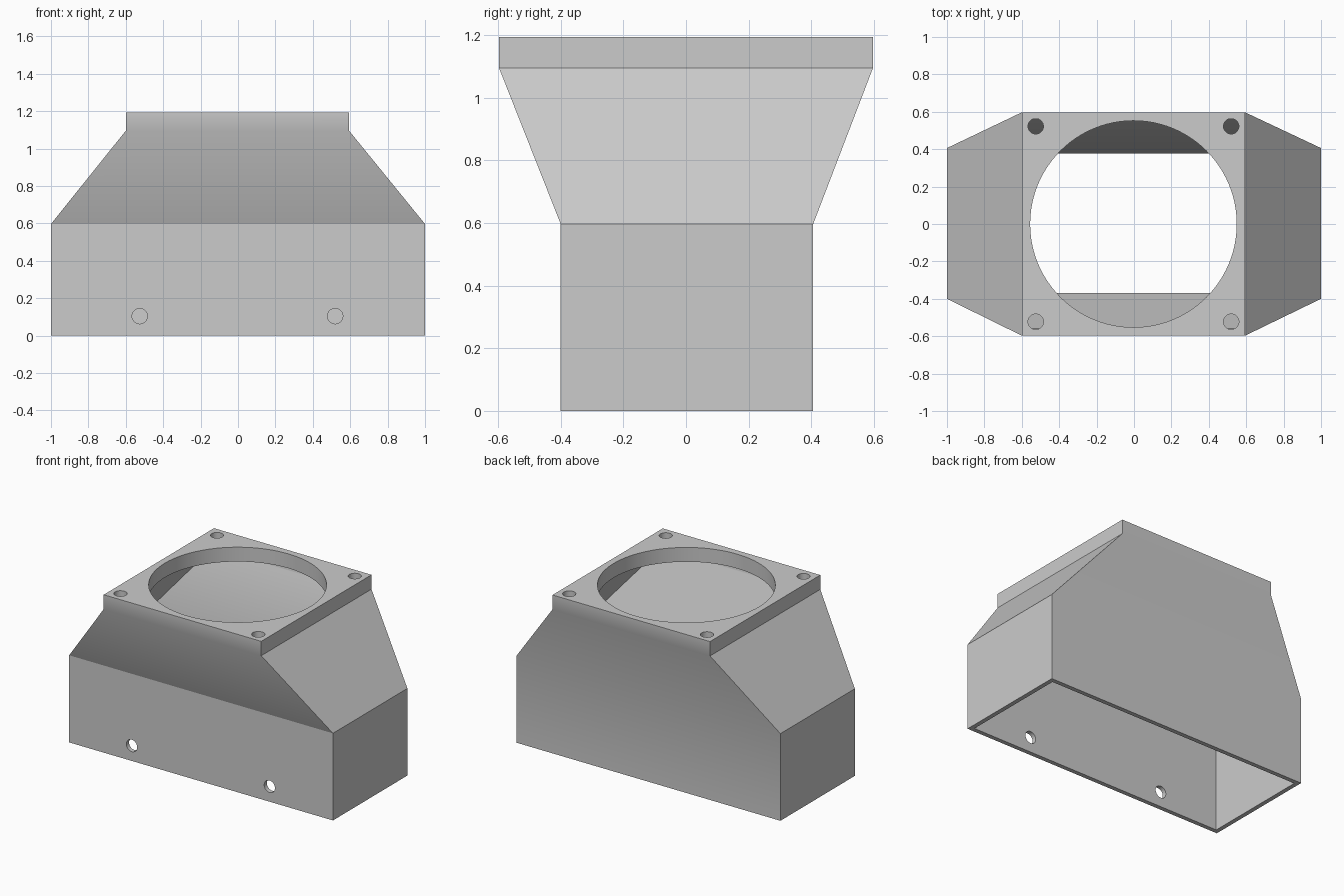
import bpy
import bmesh
from math import radians
from mathutils import Matrix, Vector

cube = bpy.data.objects.get("Cube")
if cube:
    bpy.data.objects.remove(cube, do_unlink=True)

MM = 2 / 134                      # all sizes below are in millimetres
WALL = 2
BASE_X, BASE_Y, FAN = 67, 27, 40  # half sizes of base and fan flange
SHOULDER, PLATE, TOP = 40, 73.4, 80
FAN_CENTRE = (-0.2, 0)
BASE_CENTRE = (0, 0.2)

grey = bpy.data.materials.new("plain_grey")
grey.use_nodes = True
colour = (0.6, 0.6, 0.6, 1)
grey.diffuse_color = colour
grey.node_tree.nodes["Principled BSDF"].inputs["Base Color"].default_value = colour


def make_object(name, bm):
    bmesh.ops.scale(bm, vec=Vector((MM, MM, MM)), verts=bm.verts)
    bmesh.ops.recalc_face_normals(bm, faces=bm.faces)
    mesh = bpy.data.meshes.new(name)
    bm.to_mesh(mesh)
    bm.free()
    mesh.materials.append(grey)
    obj = bpy.data.objects.new(name, mesh)
    bpy.context.collection.objects.link(obj)
    return obj


def loft(name, sections):
    """Join rectangles (centre, half x, half y, z) into a closed solid."""
    bm = bmesh.new()
    rings = []
    for (cx, cy), hx, hy, z in sections:
        corners = ((-hx, -hy), (hx, -hy), (hx, hy), (-hx, hy))
        rings.append([bm.verts.new((cx + x, cy + y, z)) for x, y in corners])
    for low, high in zip(rings, rings[1:]):
        for i in range(4):
            j = (i + 1) % 4
            bm.faces.new((low[i], low[j], high[j], high[i]))
    bm.faces.new(rings[0][::-1])
    bm.faces.new(rings[-1])
    return make_object(name, bm)


def cylinder(name, radius, depth, centre, tilt=0, sides=48):
    bm = bmesh.new()
    place = Matrix.Translation(centre) @ Matrix.Rotation(radians(tilt), 4, "X")
    bmesh.ops.create_cone(bm, cap_ends=True, segments=sides, radius1=radius,
                          radius2=radius, depth=depth, matrix=place)
    return make_object(name, bm)


# Outer shell: box base, tapering shoulder, square flange
duct = loft("fan_duct", [
    (BASE_CENTRE, BASE_X, BASE_Y, 0),
    (BASE_CENTRE, BASE_X, BASE_Y, SHOULDER),
    (FAN_CENTRE, FAN, FAN, PLATE),
    (FAN_CENTRE, FAN, FAN, TOP),
])

# Hollow inside, open at the bottom and closed by the flange plate
cutters = [loft("cavity_cutter", [
    (BASE_CENTRE, BASE_X - WALL, BASE_Y - WALL, -5),
    (BASE_CENTRE, BASE_X - WALL, BASE_Y - WALL, SHOULDER),
    (FAN_CENTRE, FAN - WALL, FAN - WALL, PLATE),
])]

# Fan opening and corner screw holes through the flange plate
fx, fy = FAN_CENTRE
cutters.append(cylinder("fan_opening_cutter", 37, 12, (fx, fy, 78), sides=96))
for sx in (-1, 1):
    for sy in (-1, 1):
        cutters.append(cylinder("corner_hole_cutter", 2.75, 12,
                                (fx + sx * 35, fy + sy * 35, 78)))
    # Mounting holes through the front wall only
    cutters.append(cylinder("front_hole_cutter", 2.75, 10,
                            (fx + sx * 35, -BASE_Y, 7), tilt=90))

for cutter in cutters:
    mod = duct.modifiers.new(cutter.name, "BOOLEAN")
    mod.operation = "DIFFERENCE"
    mod.solver = "EXACT"
    mod.object = cutter

# Apply the cuts, then remove the cutters
bpy.context.view_layer.update()
graph = bpy.context.evaluated_depsgraph_get()
result = bpy.data.meshes.new_from_object(duct.evaluated_get(graph))
duct.modifiers.clear()
duct.data = result
result.name = "fan_duct"
for cutter in cutters:
    bpy.data.objects.remove(cutter, do_unlink=True)

# Smooth shading with a crisp front shoulder edge
bpy.ops.object.select_all(action="DESELECT")
duct.select_set(True)
bpy.context.view_layer.objects.active = duct
bpy.ops.object.shade_smooth_by_angle(angle=radians(30))
for edge in result.edges:
    ends = [result.vertices[i].co for i in edge.vertices]
    if all(abs(p.z - SHOULDER * MM) < 0.001 and p.y < 0 for p in ends):
        edge.use_edge_sharp = True
